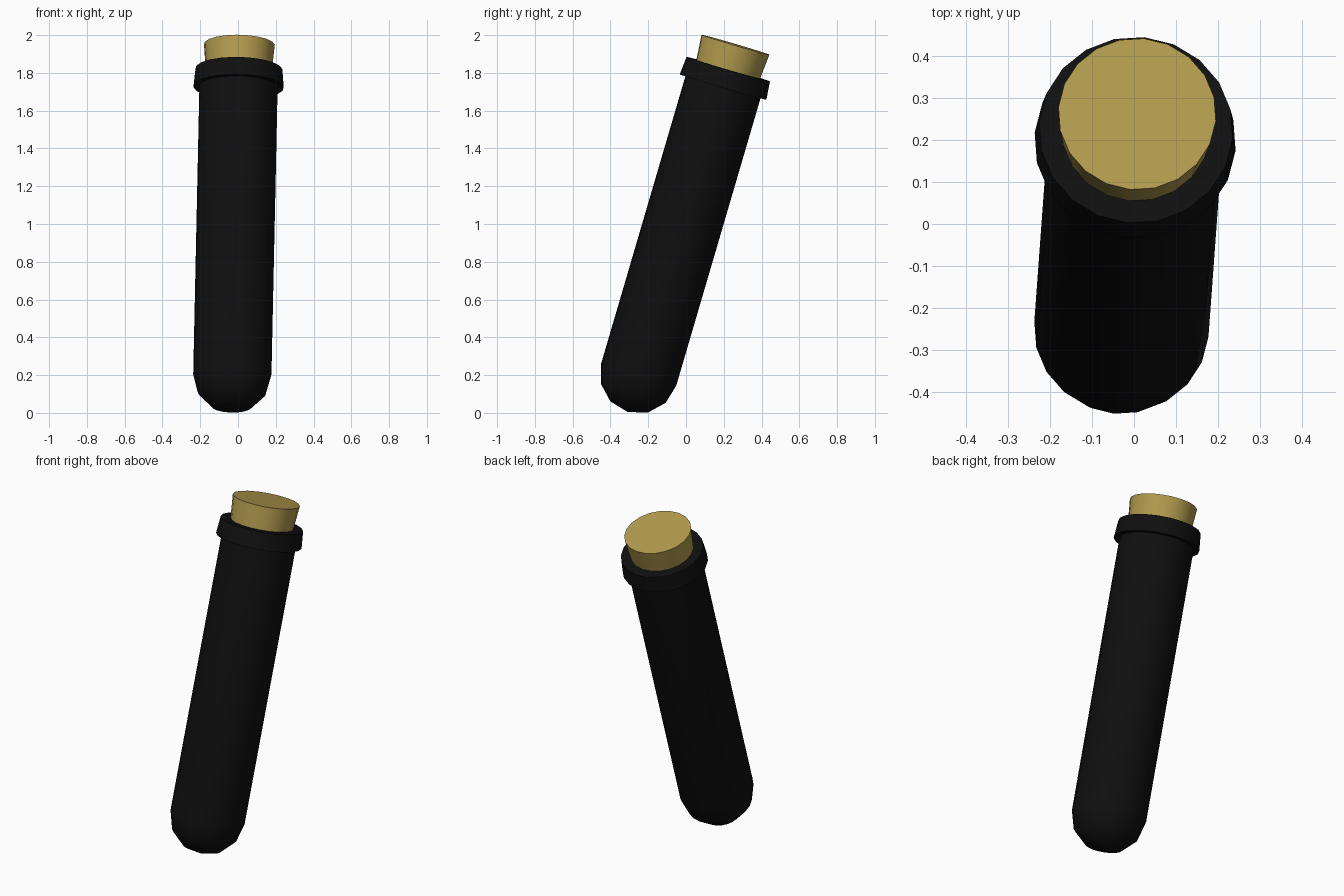
import bpy, bmesh, math
from mathutils import Vector, Matrix

if "Cube" in bpy.data.objects:
    bpy.data.objects.remove(bpy.data.objects["Cube"])

SIDES = 20
PHASE = math.radians(-5)
base = Vector((-0.03, -0.25, 0.204))       # centre of the round bottom
top = Vector((0.0075, 0.262, 1.95))        # centre of the stopper top

# Tilted frame: local z runs up the tube
az = (top - base).normalized()
ay = az.cross(Vector((1, 0, 0))).normalized()
ax = ay.cross(az).normalized()
frame = Matrix.Translation(base) @ Matrix((ax, ay, az)).transposed().to_4x4()


def material(name, rgb):
    m = bpy.data.materials.new(name)
    m.diffuse_color = (*rgb, 1)
    m.use_nodes = True
    m.node_tree.nodes["Principled BSDF"].inputs["Base Color"].default_value = m.diffuse_color
    return m


black = material("black", (0.005, 0.005, 0.005))
tan = material("cork tan", (0.45, 0.33, 0.078))


def lathe(name, profile, mat, closed=False):
    """Spin (radius, height) points round the tube axis; radius 0 makes a pole."""
    bm = bmesh.new()
    rings = []
    for r, h in profile:
        n = SIDES if r > 0 else 1
        rings.append([bm.verts.new(frame @ Vector((
            r * math.cos(PHASE + i * math.tau / SIDES),
            r * math.sin(PHASE + i * math.tau / SIDES), h))) for i in range(n)])
    pairs = list(zip(rings, rings[1:]))
    if closed:
        pairs.append((rings[-1], rings[0]))
    for a, b in pairs:
        for i in range(SIDES):
            j = (i + 1) % SIDES
            quad = [a[i % len(a)], a[j % len(a)], b[j % len(b)], b[i % len(b)]]
            bm.faces.new(list(dict.fromkeys(quad)))
    bmesh.ops.recalc_face_normals(bm, faces=bm.faces)
    mesh = bpy.data.meshes.new(name)
    bm.to_mesh(mesh)
    bm.free()
    mesh.materials.append(mat)
    ob = bpy.data.objects.new(name, mesh)
    bpy.context.collection.objects.link(ob)
    bpy.ops.object.select_all(action='DESELECT')
    ob.select_set(True)
    bpy.context.view_layer.objects.active = ob
    bpy.ops.object.shade_smooth_by_angle(angle=math.radians(35))
    return ob


# Tube with a hemispherical bottom
R = 0.208
dome = [(R * math.sin(math.radians(a)), -R * math.cos(math.radians(a))) for a in (0, 30, 60, 90)]
lathe("tube", dome + [(R, 1.66), (0, 1.66)], black)

# Slightly flared rim collar
lathe("collar", [(0.19, 1.586), (0.24, 1.586), (0.231, 1.684), (0.165, 1.684)], black, closed=True)

# Tapered stopper
lathe("stopper", [(0, 1.655), (0.174, 1.655), (0.188, 1.819), (0, 1.819)], tan)
